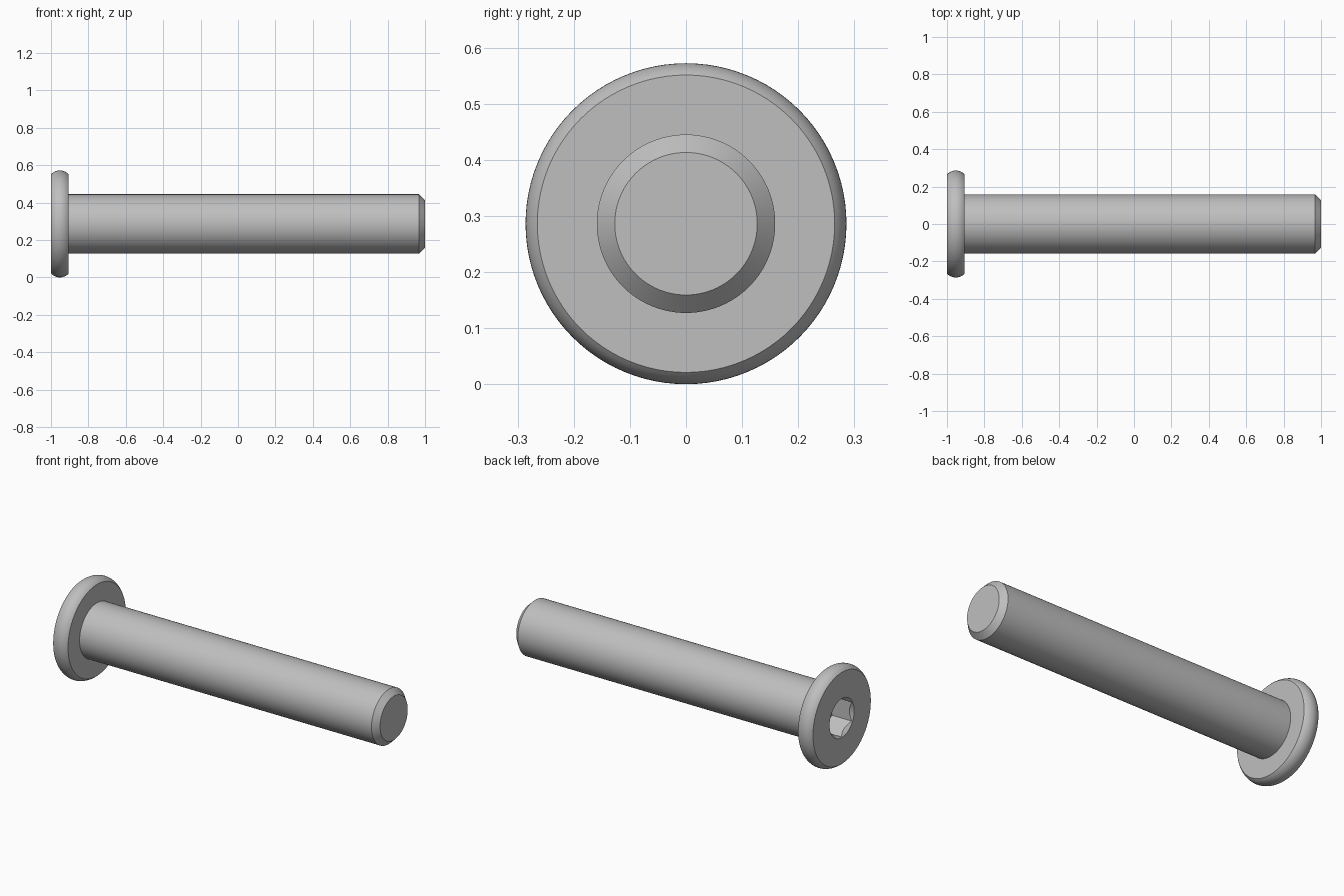
import bpy
import bmesh
import math
from mathutils import Matrix, Vector

cube = bpy.data.objects.get("Cube")
if cube:
    bpy.data.objects.remove(cube, do_unlink=True)

HEAD_R, FACE_R, HEAD_T = 0.286, 0.265, 0.095
SHAFT_R, CHAMFER = 0.159, 0.032
HEX_FLATS, SOCKET_DEPTH = 0.19, 0.13
SEGMENTS = 96

steel = bpy.data.materials.new("grey steel")
steel.use_nodes = True
colour = (0.52, 0.52, 0.52, 1)
steel.diffuse_color = colour
steel.node_tree.nodes["Principled BSDF"].inputs["Base Color"].default_value = colour


def lathe(name, profile, segments=SEGMENTS, turn=0.0):
    """Revolve (x, radius) points around the bolt axis into a closed solid."""
    bm = bmesh.new()
    rings = []
    for x, r in profile:
        ring = []
        for i in range(segments):
            a = turn + math.tau * i / segments
            ring.append(bm.verts.new((x, r * math.cos(a), HEAD_R + r * math.sin(a))))
        rings.append(ring)
    for a, b in zip(rings, rings[1:]):
        for i in range(segments):
            j = (i + 1) % segments
            bm.faces.new((a[i], a[j], b[j], b[i]))
    bm.faces.new(rings[0])
    bm.faces.new(rings[-1])
    bmesh.ops.recalc_face_normals(bm, faces=bm.faces)
    mesh = bpy.data.meshes.new(name)
    bm.to_mesh(mesh)
    bm.free()
    mesh.materials.append(steel)
    obj = bpy.data.objects.new(name, mesh)
    bpy.context.collection.objects.link(obj)
    return obj


# Bolt body: bulged head rim, straight shaft, chamfered tip
bulge, half = HEAD_R - FACE_R, HEAD_T / 2
arc_r = (half ** 2 + bulge ** 2) / (2 * bulge)
sweep = math.asin(half / arc_r)
profile = []
for i in range(13):
    t = sweep * (i / 6 - 1)
    profile.append((-1 + half + arc_r * math.sin(t), HEAD_R - arc_r + arc_r * math.cos(t)))
profile += [(HEAD_T - 1, SHAFT_R), (1 - CHAMFER, SHAFT_R), (1, SHAFT_R - CHAMFER)]
bolt = lathe("bolt", profile)

# Hex socket with a conical lead-in
corner = HEX_FLATS / math.sqrt(3)
lip = corner + 0.003
flat = HEX_FLATS / 2 - 0.004
cutters = [
    lathe("hex_cutter", [(-1.05, corner), (SOCKET_DEPTH - 1, corner)], 6, math.pi / 2),
    lathe("lead_in_cutter", [(-1.02, lip + 0.02), (-1, lip), (lip - flat - 1, flat)]),
]
for cutter in cutters:
    cut = bolt.modifiers.new(cutter.name, "BOOLEAN")
    cut.operation = "DIFFERENCE"
    cut.solver = "EXACT"
    cut.object = cutter
    cutter.hide_render = True

# Apply the cuts and shade
bpy.ops.object.select_all(action="DESELECT")
bpy.context.view_layer.objects.active = bolt
bolt.select_set(True)
for cutter in cutters:
    bpy.ops.object.modifier_apply(modifier=cutter.name)
    bpy.data.objects.remove(cutter, do_unlink=True)
bpy.ops.object.shade_smooth_by_angle(angle=math.radians(25))
